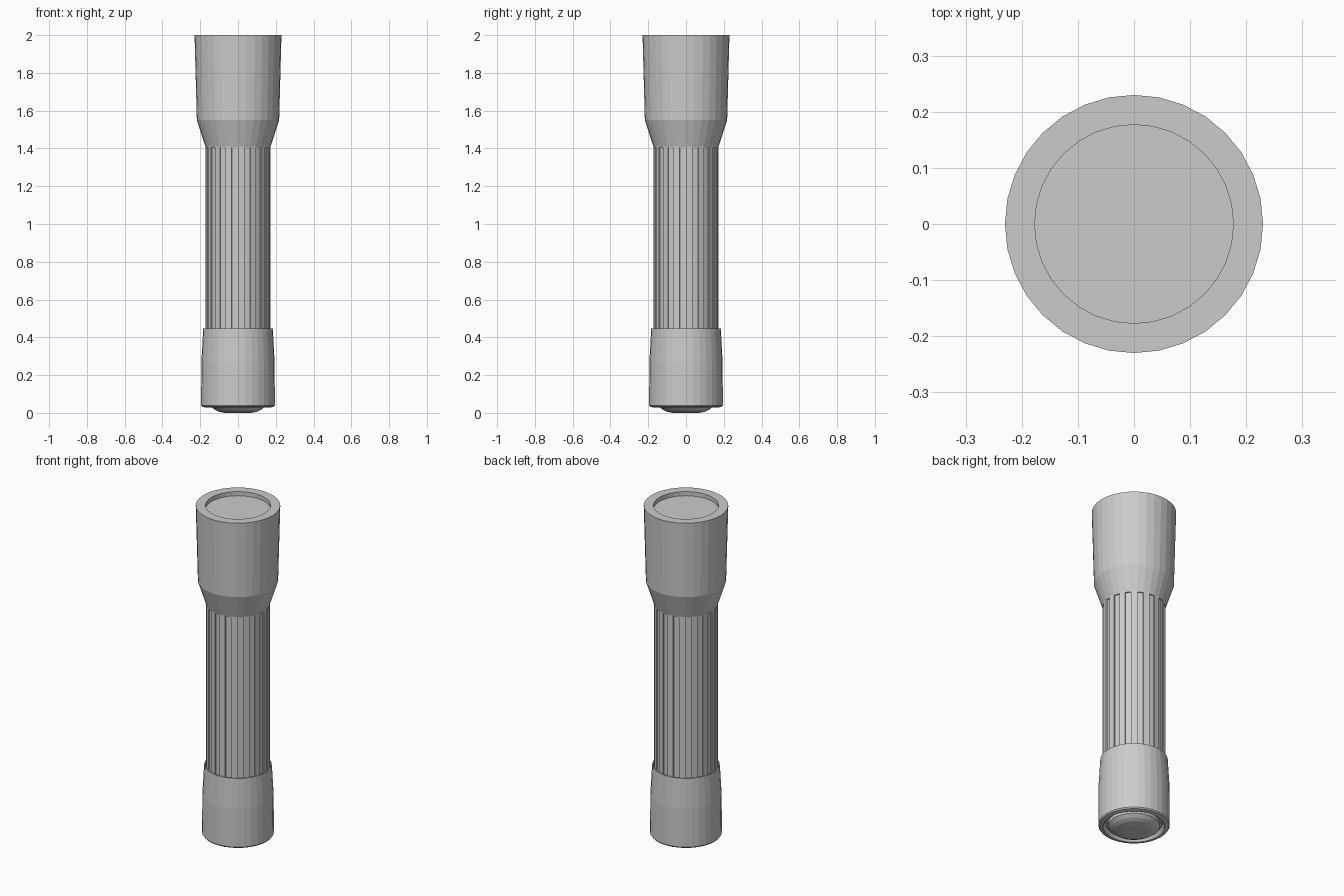
import bpy
import bmesh
from math import sin, cos, tau

if "Cube" in bpy.data.objects:
    bpy.data.objects.remove(bpy.data.objects["Cube"])

SIDES = 32


def finish(name, bm):
    bmesh.ops.remove_doubles(bm, verts=bm.verts, dist=1e-5)
    bmesh.ops.recalc_face_normals(bm, faces=bm.faces)
    mesh = bpy.data.meshes.new(name)
    bm.to_mesh(mesh)
    bm.free()
    obj = bpy.data.objects.new(name, mesh)
    bpy.context.collection.objects.link(obj)
    return obj


def lathe(name, profile):
    """Revolve (radius, z) points around the z axis."""
    bm = bmesh.new()
    verts = [bm.verts.new((r, 0, z)) for r, z in profile]
    edges = [bm.edges.new(pair) for pair in zip(verts, verts[1:])]
    bmesh.ops.spin(bm, geom=verts + edges, cent=(0, 0, 0), axis=(0, 0, 1),
                   angle=tau, steps=SIDES, use_merge=True)
    return finish(name, bm)


def fluted_tube(name, r_out, r_in, z0, z1):
    """Tube whose facets alternate between raised ribs and grooves."""
    bm = bmesh.new()
    ring = []
    for i in range(SIDES):
        r = r_out if i % 2 == 0 else r_in
        for k in (i, i + 1):
            a = tau * k / SIDES
            ring.append(bm.verts.new((r * cos(a), r * sin(a), z0)))
    face = bm.faces.new(ring)
    ext = bmesh.ops.extrude_face_region(bm, geom=[face], use_keep_orig=True)
    top = [g for g in ext["geom"] if isinstance(g, bmesh.types.BMVert)]
    bmesh.ops.translate(bm, verts=top, vec=(0, 0, z1 - z0))
    return finish(name, bm)


# flared lamp head with a rim around the recessed lens
lathe("lamp_head", [(0, 1.405), (0.171, 1.405), (0.218, 1.55), (0.23, 2.0),
                    (0.177, 2.0), (0.177, 1.975), (0, 1.975)])

# grooved handle
fluted_tube("handle", 0.173, 0.165, 0.40, 1.43)

# tail cap with a hollow underside for the button
lathe("tail_cap", [(0, 0.43), (0.176, 0.43), (0.178, 0.447), (0.184, 0.447),
                   (0.194, 0.27), (0.195, 0.04), (0.19, 0.033), (0.168, 0.028),
                   (0.155, 0.05), (0, 0.05)])

# domed push button
lathe("push_button", [(0, 0.055), (0.142, 0.055), (0.142, 0.032), (0.122, 0.016),
                      (0.1, 0.006), (0.068, 0.0), (0, 0.0)])
